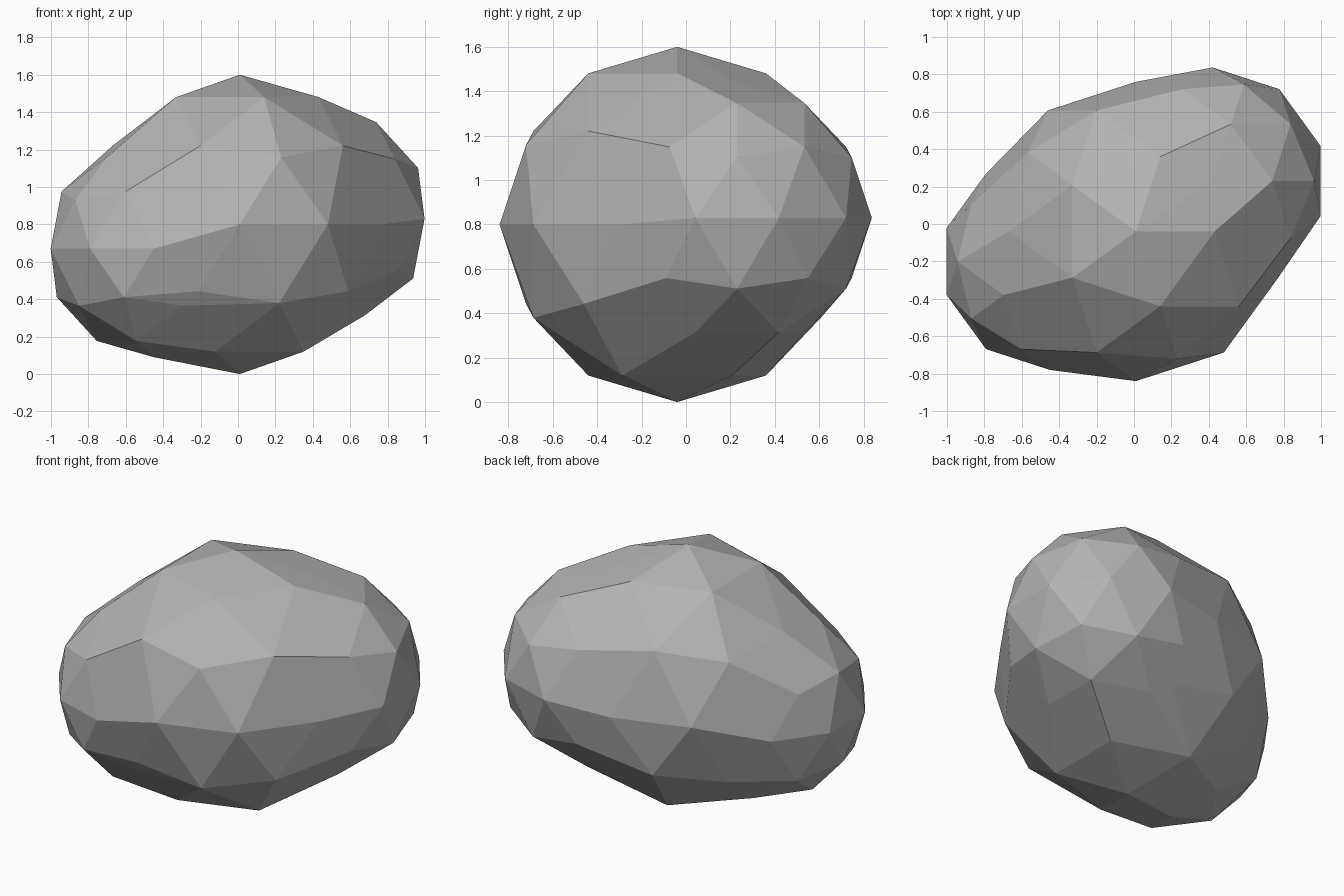
import bpy
import bmesh
from mathutils import Matrix

# Remove the default cube
cube = bpy.data.objects.get("Cube")
if cube:
    bpy.data.objects.remove(cube, do_unlink=True)

# Stone material
stone = bpy.data.materials.new("stone_grey")
stone.use_nodes = True
grey = (0.45, 0.45, 0.45, 1.0)
stone.diffuse_color = grey
bsdf = next(n for n in stone.node_tree.nodes if n.type == 'BSDF_PRINCIPLED')
bsdf.inputs["Base Color"].default_value = grey
bsdf.inputs["Roughness"].default_value = 0.9

# Three overlapping lumps: centre and radius
LUMPS = [
    ((0.01, -0.04, 0.80), 0.80),     # main body
    ((-0.45, -0.20, 0.67), 0.58),    # low lump on the right
    ((0.42, 0.23, 0.83), 0.607),     # rear lump on the left
]


def lump_points(centre, radius):
    """Corner points of one low-poly ball."""
    ball = bmesh.new()
    bmesh.ops.create_icosphere(ball, subdivisions=2, radius=radius,
                               matrix=Matrix.Translation(centre))
    points = [v.co.copy() for v in ball.verts]
    ball.free()
    return points


# Shrink-wrap the lumps in a single faceted convex skin
bm = bmesh.new()
for centre, radius in LUMPS:
    for point in lump_points(centre, radius):
        bm.verts.new(point)
bmesh.ops.convex_hull(bm, input=list(bm.verts))
inner = [v for v in bm.verts if not v.link_faces]
bmesh.ops.delete(bm, geom=inner, context='VERTS')
bmesh.ops.recalc_face_normals(bm, faces=list(bm.faces))

# Boulder object, flat shaded
mesh = bpy.data.meshes.new("boulder")
bm.to_mesh(mesh)
bm.free()
mesh.materials.append(stone)
boulder = bpy.data.objects.new("boulder", mesh)
bpy.context.collection.objects.link(boulder)
